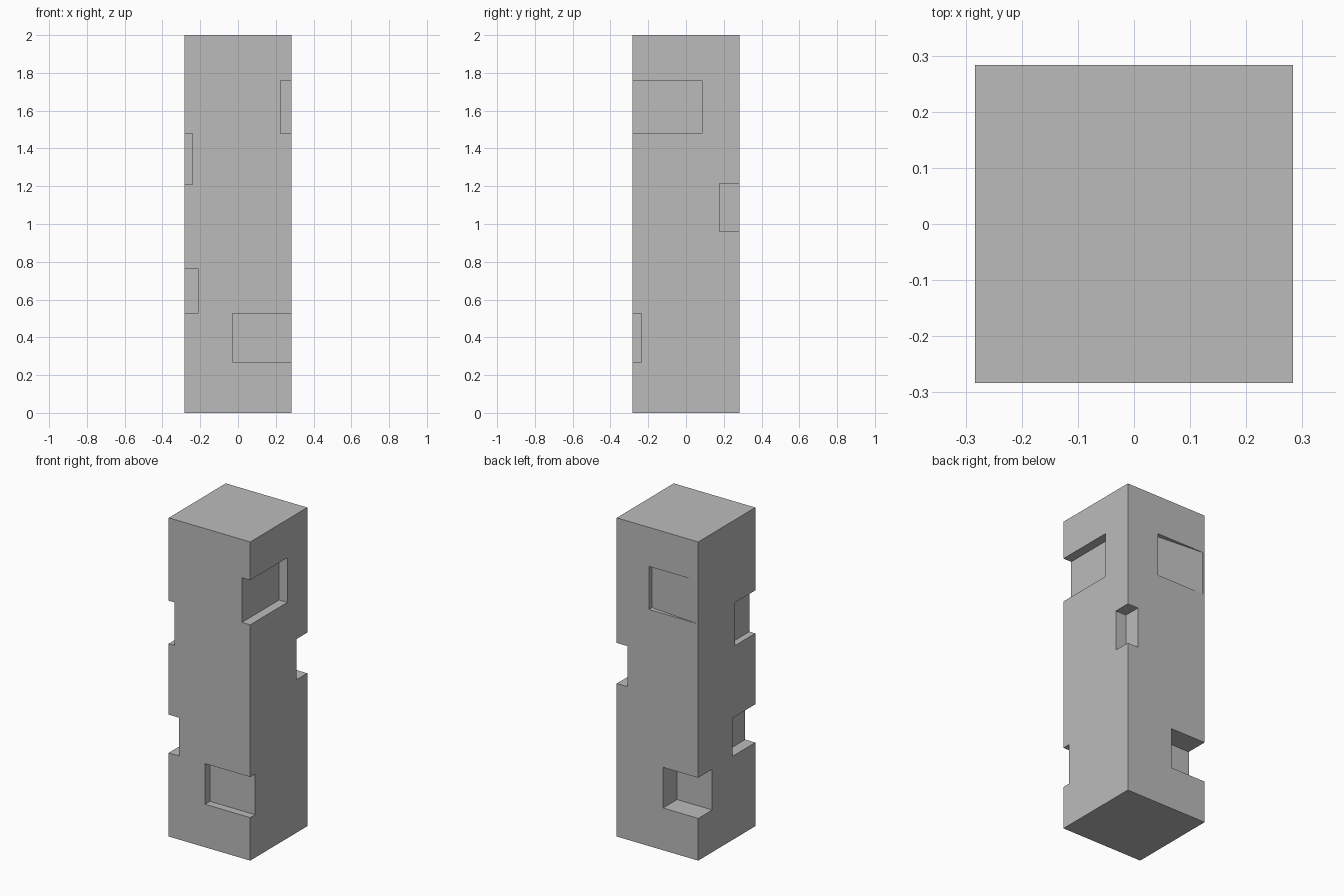
import bpy
import bmesh

old = bpy.data.objects.get("Cube")
if old:
    bpy.data.objects.remove(old, do_unlink=True)

HALF, HEIGHT, OUT = 0.283, 2.0, 0.4

grey = bpy.data.materials.new("stone grey")
grey.use_nodes = True
GREY = (0.5, 0.5, 0.5, 1)
grey.diffuse_color = GREY
grey.node_tree.nodes["Principled BSDF"].inputs["Base Color"].default_value = GREY


def prism(name, outline, z0, z1):
    """Extrude an xy outline from z0 up to z1."""
    bm = bmesh.new()
    base = bm.faces.new([bm.verts.new((x, y, z0)) for x, y in outline])
    top = bmesh.ops.extrude_face_region(bm, geom=[base])["geom"]
    verts = [v for v in top if isinstance(v, bmesh.types.BMVert)]
    bmesh.ops.translate(bm, verts=verts, vec=(0, 0, z1 - z0))
    bmesh.ops.recalc_face_normals(bm, faces=bm.faces)
    mesh = bpy.data.meshes.new(name)
    bm.to_mesh(mesh)
    bm.free()
    mesh.materials.append(grey)
    obj = bpy.data.objects.new(name, mesh)
    bpy.context.collection.objects.link(obj)
    return obj


def rect(x0, x1, y0, y1):
    return [(x0, y0), (x1, y0), (x1, y1), (x0, y1)]


# Square pillar
pillar = prism("pillar", rect(-HALF, HALF, -HALF, HALF), 0, HEIGHT)

# Chipped corners, each an outline with its height range
notches = {
    "upper_front_notch": (rect(0.226, OUT, -OUT, 0.085), 1.48, 1.76),
    "lower_front_notch": (rect(-0.03, OUT, -OUT, -0.235), 0.27, 0.525),
    "upper_side_notch": (rect(-OUT, -0.242, -OUT, -0.084), 1.21, 1.48),
    "lower_side_notch": (rect(-OUT, -0.213, -OUT, -0.055), 0.525, 0.765),
    "middle_back_notch": (rect(0.208, OUT, 0.177, OUT), 0.96, 1.215),
    "lower_back_notch": (rect(-OUT, -0.039, 0.144, OUT), 0.265, 0.52),
    # Shallow wedge that fades out toward the corner
    "upper_back_notch": ([(0.059, 0.253), (0.059, OUT), (-0.27, OUT), (-0.27, 0.282)],
                         1.485, 1.755),
}

bpy.context.view_layer.objects.active = pillar
for name, (outline, z0, z1) in notches.items():
    cutter = prism(name, outline, z0, z1)
    cutter.hide_render = True
    cut = pillar.modifiers.new(name, 'BOOLEAN')
    cut.operation = 'DIFFERENCE'
    cut.solver = 'EXACT'
    cut.object = cutter
    bpy.ops.object.modifier_apply(modifier=cut.name)
    bpy.data.objects.remove(cutter, do_unlink=True)
